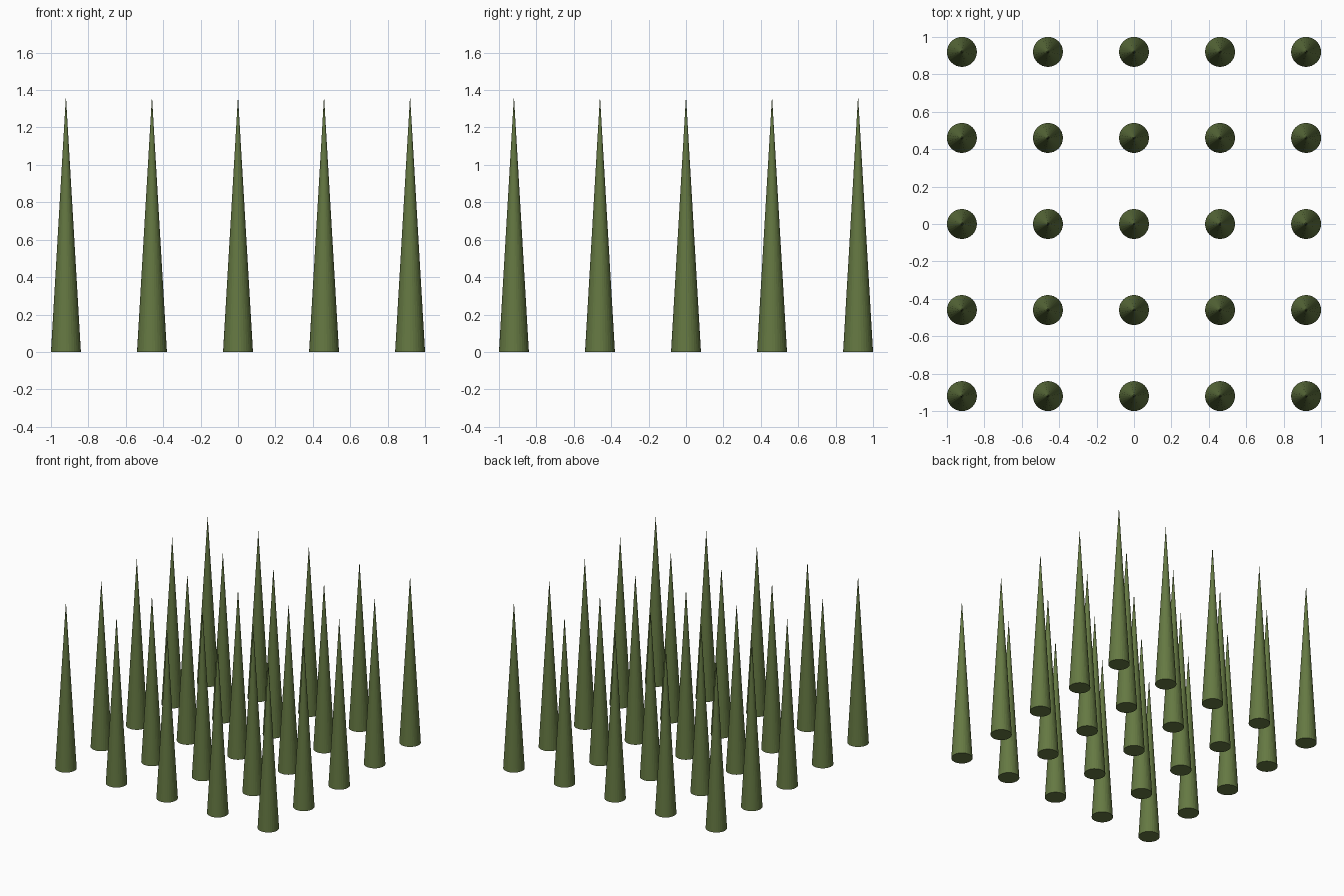
import bpy

if "Cube" in bpy.data.objects:
    bpy.data.objects.remove(bpy.data.objects["Cube"])

# One flat colour for all spikes
green = bpy.data.materials.new("olive_green")
green.diffuse_color = (0.13, 0.19, 0.055, 1.0)
green.use_nodes = True
green.node_tree.nodes["Principled BSDF"].inputs["Base Color"].default_value = green.diffuse_color

SPACING, RADIUS, HEIGHT, SIDES = 0.46, 0.08, 1.37, 32

# 5 x 5 grid of slender pointed cones standing on the ground
for row in range(-2, 3):
    for col in range(-2, 3):
        bpy.ops.mesh.primitive_cone_add(
            vertices=SIDES, radius1=RADIUS, radius2=0, depth=HEIGHT,
            location=(col * SPACING, row * SPACING, HEIGHT / 2))
        spike = bpy.context.object
        spike.name = f"spike_{row + 3}_{col + 3}"
        spike.data.materials.append(green)
